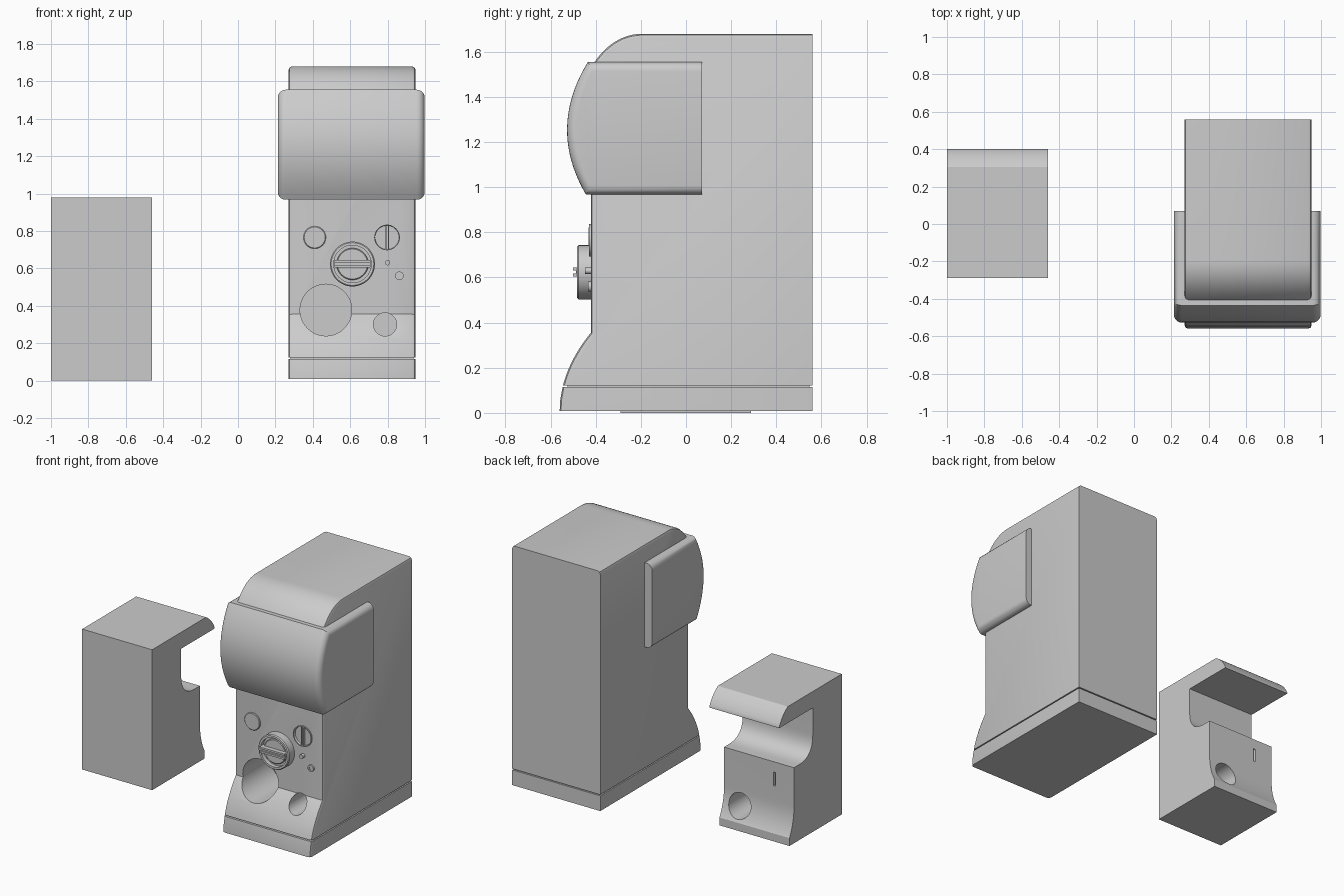
import bpy, bmesh, math
from mathutils import Matrix, Vector

if "Cube" in bpy.data.objects:
    bpy.data.objects.remove(bpy.data.objects["Cube"])


def finish(name, bm):
    bmesh.ops.recalc_face_normals(bm, faces=bm.faces[:])
    me = bpy.data.meshes.new(name)
    bm.to_mesh(me)
    bm.free()
    ob = bpy.data.objects.new(name, me)
    bpy.context.collection.objects.link(ob)
    return ob


def prism(name, pts, x0, x1, bevel=0, segs=1, pick=None):
    """Extrude a (y, z) profile along x; bevel side-rim edges whose midpoint passes pick."""
    bm = bmesh.new()
    a = [bm.verts.new((x0, y, z)) for y, z in pts]
    b = [bm.verts.new((x1, y, z)) for y, z in pts]
    bm.faces.new(a)
    bm.faces.new(b[::-1])
    n = len(pts)
    for i in range(n):
        j = (i + 1) % n
        bm.faces.new((a[i], b[i], b[j], a[j]))
    if bevel:
        rim = []
        for e in bm.edges:
            p, q = e.verts
            if abs(p.co.x - q.co.x) < 1e-5 and pick((p.co + q.co) / 2):
                rim.append(e)
        bmesh.ops.recalc_face_normals(bm, faces=bm.faces[:])
        bmesh.ops.bevel(bm, geom=rim, offset=bevel, segments=segs,
                        profile=0.5, affect='EDGES', clamp_overlap=True)
    return finish(name, bm)


def box(name, x0, x1, y0, y1, z0, z1):
    return prism(name, [(y0, z0), (y1, z0), (y1, z1), (y0, z1)], x0, x1)


def lathe(name, x, z, prof, segs=48):
    """Revolve (radius, y) points around a y-directed axis; closed with caps."""
    bm = bmesh.new()
    rings = []
    for r, y in prof:
        rings.append([bm.verts.new((x + r * math.cos(2 * math.pi * k / segs), y,
                                    z + r * math.sin(2 * math.pi * k / segs)))
                      for k in range(segs)])
    for r0, r1 in zip(rings, rings[1:]):
        for k in range(segs):
            m = (k + 1) % segs
            bm.faces.new((r0[k], r0[m], r1[m], r1[k]))
    bm.faces.new(rings[0])
    bm.faces.new(rings[-1])
    return finish(name, bm)


def cut(ob, cutter):
    cutter.hide_render = True
    m = ob.modifiers.new("cut", 'BOOLEAN')
    m.operation, m.solver, m.object = 'DIFFERENCE', 'EXACT', cutter
    bpy.context.view_layer.objects.active = ob
    bpy.ops.object.modifier_apply(modifier=m.name)
    bpy.data.objects.remove(cutter)


def curve(p, c, q, n=10):
    """Quadratic arc from p to q with control point c."""
    out = []
    for i in range(n + 1):
        t = i / n
        out.append(tuple((1 - t) ** 2 * p[k] + 2 * t * (1 - t) * c[k] + t * t * q[k]
                         for k in (0, 1)))
    return out


L, R, FRONT = 0.27, 0.95, -0.422

# Cabinet: convex skirt, flat front, rounded top
body_pts = ([(0.56, 0.122)] + curve((-0.545, 0.122), (-0.515, 0.24), (FRONT, 0.355))
            + curve((FRONT, 1.53), (-0.33, 1.68), (-0.19, 1.68), 12) + [(0.56, 1.68)])
body = prism("cabinet_body", body_pts, L, R, 0.02, 2,
             lambda m: m.y < 0.55 and m.z > 0.13)
cut(body, lathe("capsule_cutter", 0.47, 0.377, [(0.138, -0.8), (0.138, -0.12)], 64))
cut(body, lathe("return_cutter", 0.786, 0.30, [(0.062, -0.8), (0.062, -0.28)]))
cut(body, lathe("coin_cutter", 0.797, 0.765,
                [(0.066, -0.5), (0.066, FRONT), (0.058, -0.395), (0.04, -0.375), (0.015, -0.365)]))

# Base plinth with a shadow gap above it
base_pts = [(0.56, 0.008), (-0.56, 0.008), (-0.557, 0.06), (-0.547, 0.114), (0.56, 0.114)]
prism("base_plinth", base_pts, L, R, 0.02, 2, lambda m: m.y < -0.5)
box("base_gap", L + 0.012, R - 0.012, -0.525, 0.548, 0.10, 0.135)

# Display window hood wrapped around the cabinet
hood_pts = ([(0.07, 0.967)] + curve((-0.443, 0.967), (-0.615, 1.26), (-0.435, 1.555), 20)
            + [(0.07, 1.555)])
prism("window_hood", hood_pts, 0.213, 0.998, 0.042, 5, lambda m: m.y < 0.06)

# Front button, small lock and small knob
lathe("round_button", 0.41, 0.765, [(0.06, -0.40), (0.06, -0.428), (0.056, -0.432)])
lathe("small_knob", 0.80, 0.63, [(0.014, -0.40), (0.014, -0.447)], 16)
lathe("hex_lock", 0.863, 0.56, [(0.023, -0.40), (0.023, -0.434), (0.012, -0.434), (0.012, -0.428)], 16)

# Coin slot: rim and vertical slotted fin
lathe("coin_rim", 0.797, 0.765, [(0.066, -0.415), (0.072, -0.415), (0.072, -0.43), (0.066, -0.43),
                                 (0.066, -0.40), (0.058, -0.392), (0.04, -0.372), (0.01, -0.36)])
for i, s in enumerate((-1, 1)):
    xc = 0.797 + s * 0.007
    box(f"coin_fin_{i}", xc - 0.003, xc + 0.003, -0.43, -0.36, 0.70, 0.83)

# Turning dial: rim, recessed face, grip bar with a groove
dial = lathe("dial", 0.612, 0.623,
             [(0.12, -0.40), (0.12, -0.476), (0.114, -0.483), (0.10, -0.483), (0.10, -0.455)], 64)
bar = box("dial_bar", 0.516, 0.708, -0.50, -0.44, 0.604, 0.644)
cut(bar, box("groove_cutter", 0.50, 0.72, -0.52, -0.488, 0.617, 0.631))
lathe("dial_disc", 0.612, 0.623, [(0.085, -0.44), (0.085, -0.465), (0.08, -0.469)], 48)

# Inner mechanism block standing beside the cabinet, facing backwards
core_pts = ([(-0.29, 0), (0.288, 0), (0.288, 0.055)]
            + curve((0.285, 0.06), (0.237, 0.15), (0.237, 0.26), 8)
            + [(0.237, 0.527), (0.19, 0.527)]
            + curve((0.18, 0.527), (0.03, 0.527), (0.03, 0.68), 12)
            + [(0.03, 0.865), (0.40, 0.865)]
            + curve((0.40, 0.872), (0.37, 0.94), (0.305, 0.98), 8) + [(-0.29, 0.98)])
core = prism("inner_block", core_pts, -1.0, -0.46)
cut(core, lathe("chute_cutter", -0.59, 0.158, [(0.085, 0.05), (0.085, 0.5)]))
cut(core, box("slot_cutter", -0.858, -0.842, 0.19, 0.4, 0.36, 0.455))

# Smooth shading with sharp edges kept
bpy.ops.object.select_all(action='DESELECT')
for ob in bpy.context.scene.objects:
    ob.select_set(True)
    bpy.context.view_layer.objects.active = ob
bpy.ops.object.shade_smooth_by_angle()
